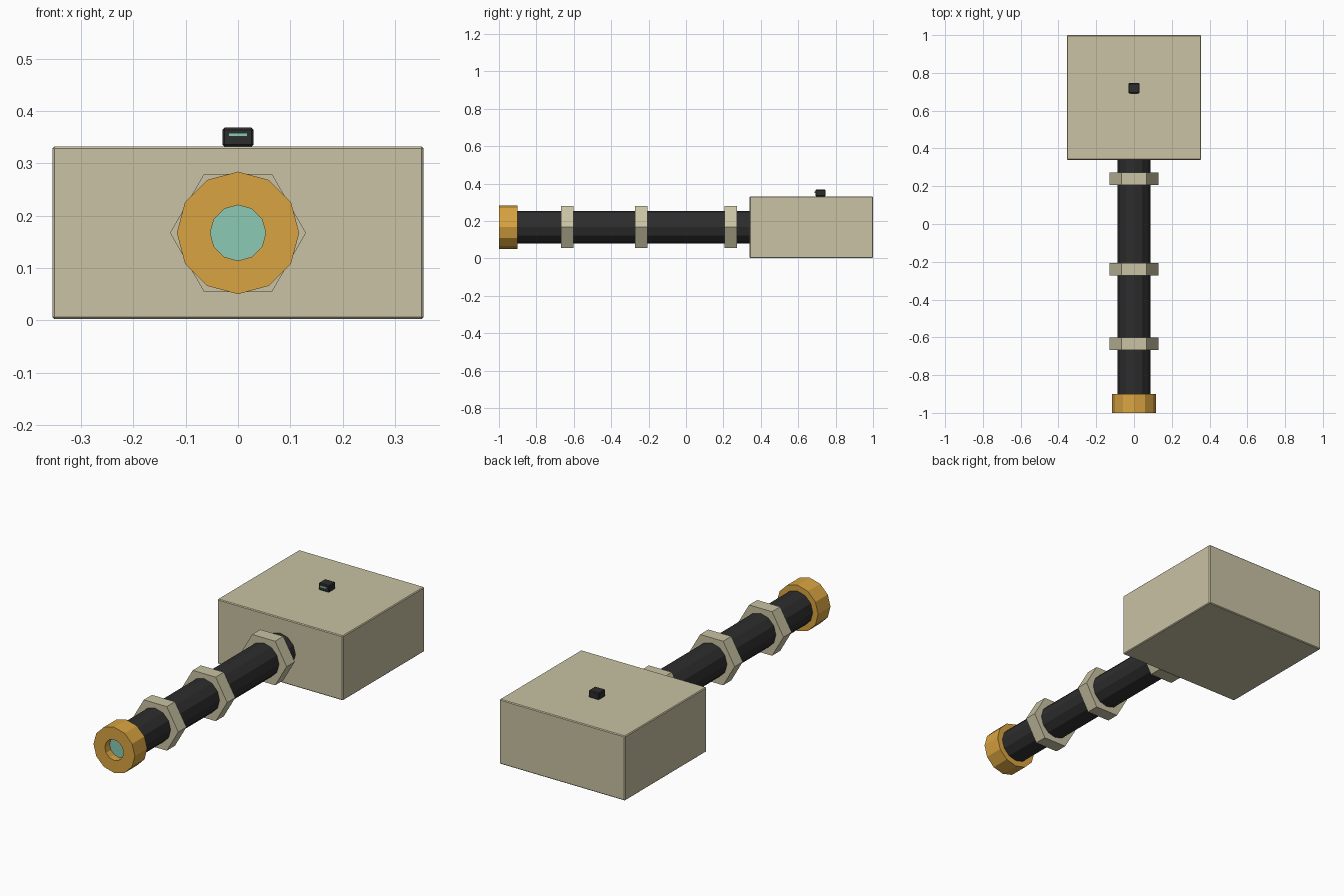
import bpy, bmesh, math
from mathutils import Matrix, Vector

if "Cube" in bpy.data.objects:
    bpy.data.objects.remove(bpy.data.objects["Cube"])


def mat(name, rgb):
    # sRGB 0-255 to linear
    m = bpy.data.materials.new(name)
    lin = [((c / 255 + 0.055) / 1.055) ** 2.4 for c in rgb]
    m.diffuse_color = (*lin, 1)
    m.use_nodes = True
    m.node_tree.nodes["Principled BSDF"].inputs["Base Color"].default_value = m.diffuse_color
    return m


BEIGE = mat("beige", (200, 194, 163))
BLACK = mat("black", (45, 45, 45))
GOLD = mat("gold", (217, 164, 65))
TEAL = mat("teal", (139, 202, 180))
AXIS_Z = 0.167


def finish(name, bm, material):
    me = bpy.data.meshes.new(name)
    bmesh.ops.recalc_face_normals(bm, faces=bm.faces)
    bm.to_mesh(me)
    bm.free()
    me.materials.append(material)
    ob = bpy.data.objects.new(name, me)
    bpy.context.collection.objects.link(ob)
    return ob


def box(name, lo, hi, material, bevel=0):
    lo, hi = Vector(lo), Vector(hi)
    bm = bmesh.new()
    bmesh.ops.create_cube(bm, size=1, matrix=Matrix.Translation((lo + hi) / 2)
                          @ Matrix.Diagonal((*(hi - lo), 1)))
    if bevel:
        bmesh.ops.bevel(bm, geom=bm.edges[:], offset=bevel, segments=1, affect='EDGES')
    return finish(name, bm, material)


def turned(name, profile, sides, material):
    """Sweep (radius, y) points about the long axis, first vertex along +x."""
    bm = bmesh.new()
    rings = []
    for r, y in profile:
        angles = [2 * math.pi * i / sides for i in range(sides)]
        rings.append([bm.verts.new((r * math.cos(a), y, AXIS_Z + r * math.sin(a)))
                      for a in angles])
    for a, b in zip(rings, rings[1:]):
        for i in range(sides):
            j = (i + 1) % sides
            bm.faces.new((a[i], a[j], b[j], b[i]))
    bm.faces.new(rings[0])
    bm.faces.new(rings[-1])
    return finish(name, bm, material)


# Main body
box("body", (-0.355, 0.34, 0.002), (0.355, 1.0, 0.332), BEIGE, 0.004)

# Barrel, hexagonal collars
turned("barrel", [(0.087, -0.92), (0.087, 0.36)], 12, BLACK)
for i, y in enumerate((-0.635, -0.24, 0.24)):
    turned(f"collar_{i + 1}", [(0.13, y - 0.033), (0.13, y + 0.033)], 6, BEIGE)

# Muzzle with a recessed bore and lens
turned("muzzle", [(0.053, -0.96), (0.053, -1.0), (0.117, -1.0), (0.117, -0.9)], 12, GOLD)
turned("lens", [(0.053, -0.961), (0.053, -0.955)], 12, TEAL)

# Sight on top with a glowing slit
box("sight", (-0.03, 0.692, 0.332), (0.03, 0.746, 0.368), BLACK, 0.004)
box("sight_slit", (-0.018, 0.687, 0.351), (0.018, 0.694, 0.358), TEAL)
